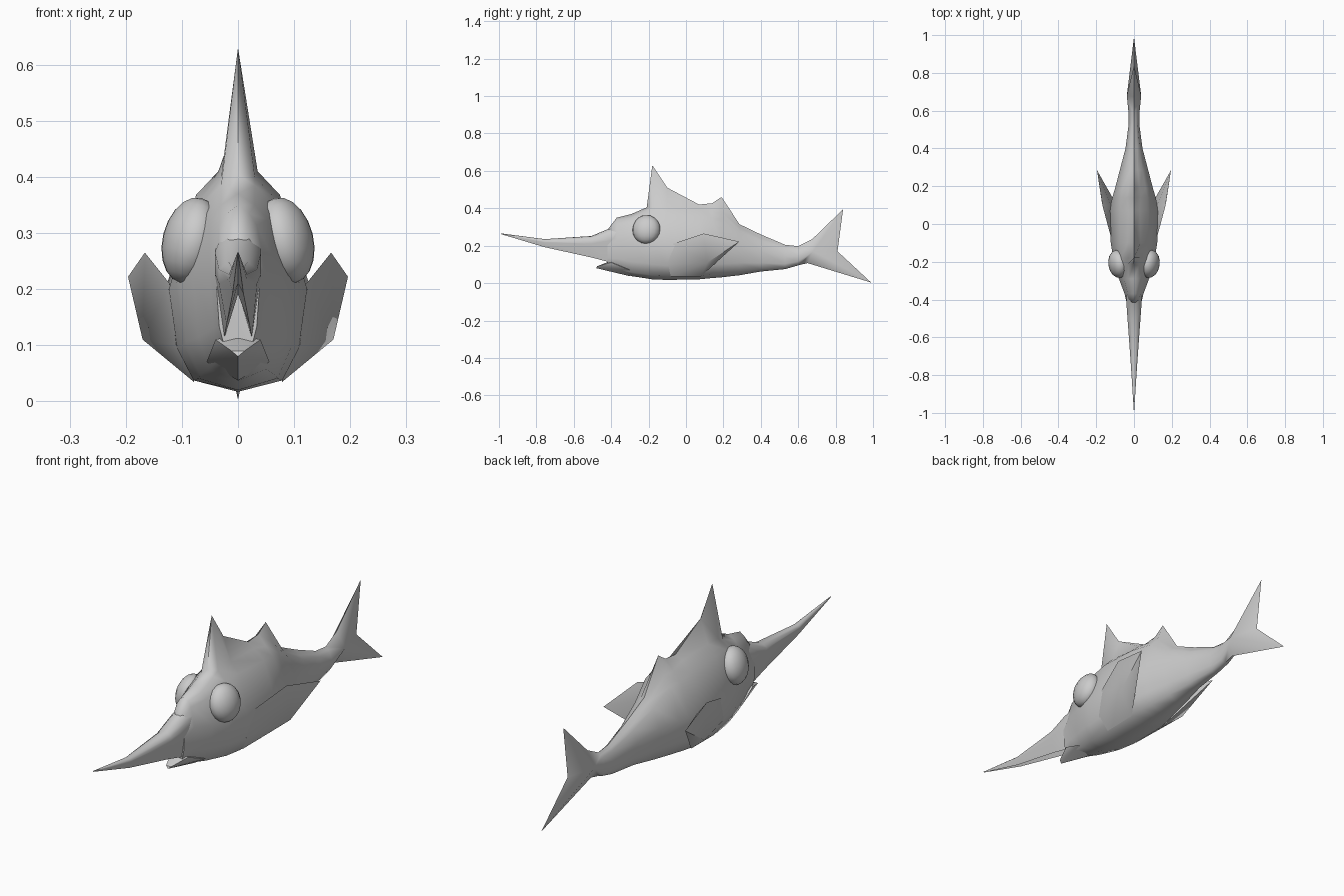
import bpy, bmesh, math
from mathutils import Vector, Matrix

if "Cube" in bpy.data.objects:
    bpy.data.objects.remove(bpy.data.objects["Cube"], do_unlink=True)

GREY = (0.6, 0.6, 0.6, 1.0)
mat = bpy.data.materials.new("fish grey")
mat.use_nodes = True
mat.diffuse_color = GREY
bsdf = mat.node_tree.nodes["Principled BSDF"]
bsdf.inputs["Base Color"].default_value = GREY
bsdf.inputs["Roughness"].default_value = 0.8


def finish(bm, name, angle):
    """Turn a bmesh into a smooth-shaded grey object."""
    bmesh.ops.recalc_face_normals(bm, faces=bm.faces)
    me = bpy.data.meshes.new(name)
    bm.to_mesh(me)
    bm.free()
    me.materials.append(mat)
    ob = bpy.data.objects.new(name, me)
    bpy.context.collection.objects.link(ob)
    bpy.ops.object.select_all(action='DESELECT')
    ob.select_set(True)
    bpy.context.view_layer.objects.active = ob
    bpy.ops.object.shade_smooth_by_angle(angle=math.radians(angle))
    return ob


def ring(bm, y, half):
    """Closed ring from half a section (first and last points on the centre line)."""
    pts = list(half) + [(-x, z) for x, z in half[-2:0:-1]]
    return [bm.verts.new((x, y, z)) for x, z in pts]


def bridge(bm, a, b):
    n = len(a)
    for i in range(n):
        j = (i + 1) % n
        bm.faces.new((a[i], a[j], b[j], b[i]))


def hull(name, pts, angle=35):
    bm = bmesh.new()
    for p in pts:
        bm.verts.new(p)
    res = bmesh.ops.convex_hull(bm, input=bm.verts)
    loose = {g for g in res["geom_interior"] + res["geom_unused"]
             if isinstance(g, bmesh.types.BMVert)}
    bmesh.ops.delete(bm, geom=list(loose), context='VERTS')
    return finish(bm, name, angle)


# Body stations: y, crest z, ridge half width, ridge z, half width, widest z, belly z
BODY = [
    (-.42, .285, .012, .280, .038, .20, .085),
    (-.37, .350, .020, .335, .050, .23, .060),
    (-.29, .370, .030, .350, .080, .22, .037),
    (-.21, .405, .030, .385, .105, .22, .025),
    (-.18, .630, .030, .400, .110, .21, .020),
    (-.10, .510, .035, .410, .123, .20, .017),
    (.07, .420, .030, .400, .130, .20, .020),
    (.14, .427, .035, .385, .115, .20, .027),
    (.19, .460, .030, .380, .100, .20, .031),
    (.286, .315, .020, .300, .075, .20, .042),
    (.40, .260, .018, .240, .045, .17, .062),
    (.53, .205, .012, .195, .028, .14, .075),
    (.60, .197, .010, .187, .030, .145, .095),
]


def body_half(zt, rx, rz, w, zm, zb):
    h = zm - zb
    return [(0, zt), (rx, rz), (rx + .45 * (w - rx), rz - .2 * (rz - zm)),
            (w, zm), (.88 * w, zb + .42 * h), (.64 * w, zb + .11 * h), (0, zb)]


bm = bmesh.new()
rings = [ring(bm, s[0], body_half(*s[1:])) for s in BODY]
for a, b in zip(rings, rings[1:]):
    bridge(bm, a, b)
bm.faces.new(rings[0])

# Forked tail: each side fans from its thickest point to the outline
last = rings[-1]
outline = [bm.verts.new((0, y, z)) for y, z in
           [(.675, .235), (.84, .395), (.81, .17), (.99, .003), (.65, .107)]]
for side, half in ((1, last[:7]), (-1, [last[0]] + last[:5:-1])):
    mid = bm.verts.new((side * .038, .68, .17))
    loop = half[::-1] + outline
    for p, q in zip(loop, loop[1:] + loop[:1]):
        bm.faces.new((mid, p, q))
finish(bm, "body_with_fins_and_tail", 65)

# Sword beak, hollow underneath: y, top z, half width, side z, lower edge z
BEAK = [
    (-.99, .266, .001, .265, .262),
    (-.755, .235, .016, .226, .192),
    (-.505, .252, .034, .235, .137),
    (-.41, .292, .041, .265, .112),
    (-.34, .330, .040, .280, .110),
]
bm = bmesh.new()
rings = [ring(bm, y, [(0, zt), (.5 * w, zt - .2 * (zt - zs)), (w, zs),
                      (w, zs - .25 * (zs - zl)), (.6 * w, zl),
                      (0, zl + .55 * (zs - zl))])
         for y, zt, w, zs, zl in BEAK]
for a, b in zip(rings, rings[1:]):
    bridge(bm, a, b)
bm.faces.new(rings[0])
bm.faces.new(rings[-1])
finish(bm, "beak", 50)

# Lower jaw
hull("lower_jaw", [(.012, -.475, .090), (-.012, -.475, .090), (0, -.48, .080),
                   (.040, -.40, .11), (-.040, -.40, .11), (0, -.40, .062),
                   (.056, -.30, .07), (-.056, -.30, .07), (0, -.30, .037),
                   (0, -.40, .12)])

# Pectoral fins and eyes, one per side
FIN = [(.122, -.07, .21), (.166, .094, .265), (.196, .285, .222), (.170, .115, .110),
       (.122, .10, .205), (.110, -.10, .10), (.080, .08, .036), (.078, -.08, .034)]
for side, label in ((1, "left"), (-1, "right")):
    hull(label + "_pectoral_fin", [(side * x, y, z) for x, y, z in FIN])
    bm = bmesh.new()
    bmesh.ops.create_uvsphere(bm, u_segments=16, v_segments=10, radius=1)
    tilt = Matrix.Rotation(math.radians(-10 * side), 4, 'Z') @ \
        Matrix.Rotation(math.radians(-14 * side), 4, 'Y')
    bm.transform(Matrix.Translation((side * .084, -.212, .287)) @ tilt
                 @ Matrix.Diagonal((.050, .075, .078, 1)))
    finish(bm, label + "_eye", 60)
